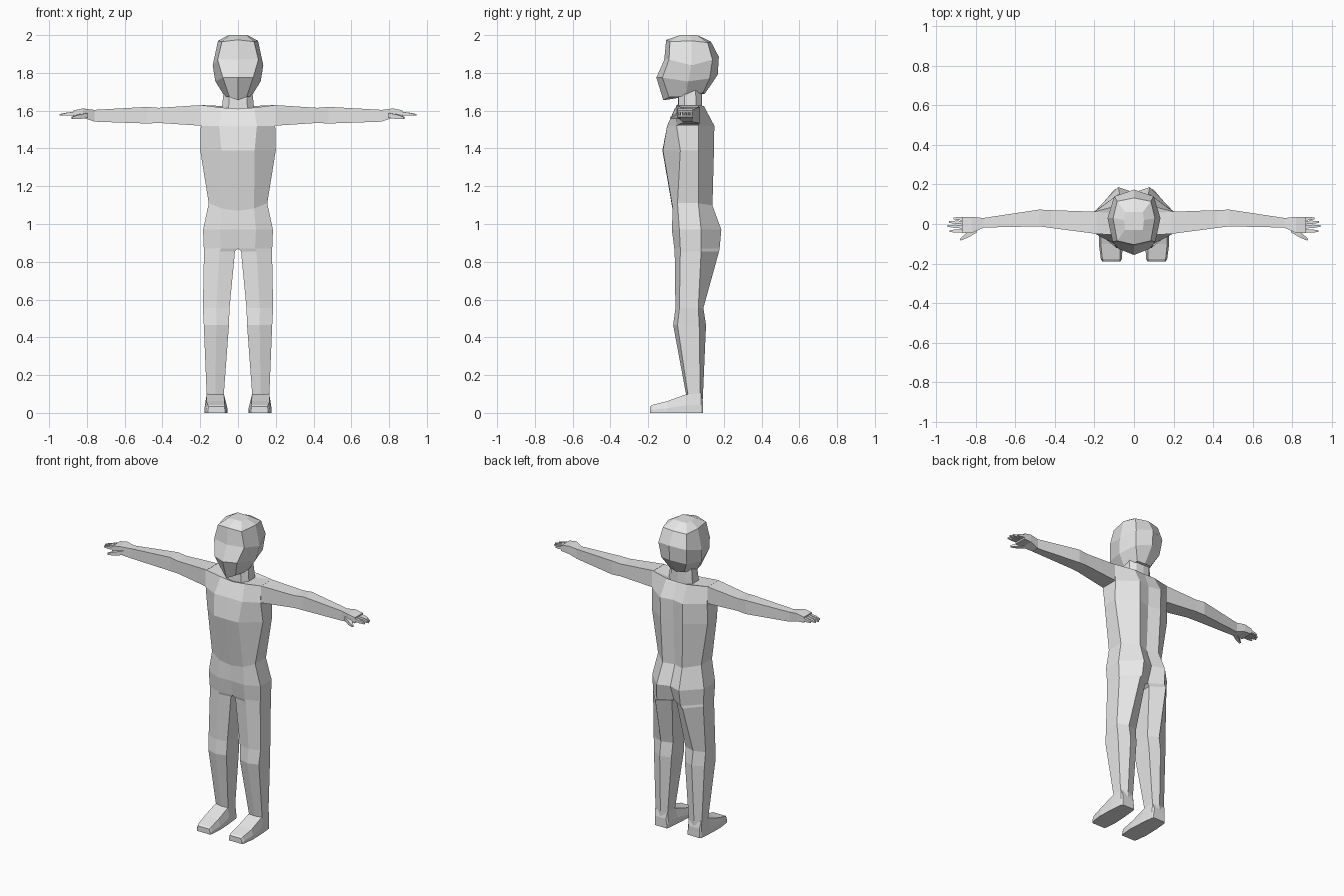
import bpy, bmesh
from mathutils import Vector

grey = bpy.data.materials.new("plain_grey")
grey.diffuse_color = (0.8, 0.8, 0.8, 1)


def finish(name, bm):
    """Mirror the half mesh across x = 0, weld the seam and make an object."""
    bm.normal_update()
    geom = bm.verts[:] + bm.edges[:] + bm.faces[:]
    dup = bmesh.ops.duplicate(bm, geom=geom)["geom"]
    for v in dup:
        if isinstance(v, bmesh.types.BMVert):
            v.co.x *= -1
    bmesh.ops.remove_doubles(bm, verts=bm.verts[:], dist=0.0005)
    bmesh.ops.recalc_face_normals(bm, faces=bm.faces[:])
    me = bpy.data.meshes.new(name)
    bm.to_mesh(me)
    bm.free()
    me.materials.append(grey)
    ob = bpy.data.objects.new(name, me)
    bpy.context.collection.objects.link(ob)
    return ob


def loft(bm, rows, closed=True, cap_first=True, cap_last=True):
    """Bridge rows of points with quads."""
    vr = [[bm.verts.new(p) for p in r] for r in rows]
    n = len(vr[0])
    for a, b in zip(vr, vr[1:]):
        for i in range(n if closed else n - 1):
            j = (i + 1) % n
            bm.faces.new((a[i], a[j], b[j], b[i]))
    if cap_first:
        bm.faces.new(vr[0])
    if cap_last:
        bm.faces.new(vr[-1])
    return vr


# ---- body: neck, shoulders, torso, pelvis and legs in one skin ----
# z, centre drop, y front centre, (x, y) front, x side, y side front, y side back, (x, y) back, y back centre
TORSO = [
    (1.71, 0.00, -.040, .045, -.040, .075, -.005, .050, .045, .080, .085),
    (1.615, .01, -.045, .050, -.040, .085, -.010, .055, .050, .080, .085),
    (1.63, 0.02, -.060, .085, -.055, .200, -.050, .062, .075, .095, .095),
    (1.52, 0.00, -.100, .100, -.100, .197, -.050, .065, .080, .150, .135),
    (1.39, 0.00, -.125, .088, -.122, .200, -.030, .065, .080, .148, .130),
    (1.11, 0.04, -.070, .085, -.070, .155, -.045, .065, .070, .140, .115),
    (0.97, 0.00, -.070, .095, -.075, .185, -.035, .080, .080, .187, .160),
    (0.87, 0.00, -.055, .090, -.062, .181, -.030, .080, .085, .178, .125),
]
# z, x inner, x outer, then y of inner front, front, outer front, outer back, back, inner back
LEG = [
    (0.855, .016, .180, -.050, -.060, -.030, .080, .175, .120),
    (0.555, .045, .186, -.045, -.056, -.035, .065, .092, .070),
    (0.465, .048, .181, -.050, -.068, -.045, .070, .106, .080),
    (0.100, .075, .166, .005, .000, .010, .075, .090, .080),
    (0.060, .075, .166, .005, .000, .010, .075, .088, .080),
]
rows = []
for z, d, fc, xf, yf, xs, sf, sb, xb, yb, bc in TORSO:
    rows.append([(0, fc, z - d), (xf, yf, z - d * .7), (xs, sf, z),
                 (xs, sb, z), (xb, yb, z - d * .3), (0, bc, z - d * .4)])
bm = bmesh.new()
vr = loft(bm, rows, closed=False)
bmesh.ops.delete(bm, geom=[f for f in bm.faces if len(f.verts) == 6], context='FACES_ONLY')
legs = []
for z, xi, xo, a, b, c, d, e, f in LEG:
    xm = (xi + xo) / 2
    legs.append([(xi, a, z), (xm, b, z), (xo, c, z), (xo, d, z), (xm, e, z), (xi, f, z)])
legs.insert(0, rows[-1])
loft(bm, legs, cap_first=False)
finish("body", bm)

# ---- head: front centre, front corner, side, back corner, back centre ----
HEAD = [
    [(0, -.120, 1.655), (.045, -.090, 1.672), (.070, .00, 1.675), (.050, .09, 1.695), (0, .100, 1.69)],
    [(0, -.157, 1.775), (.080, -.125, 1.775), (.120, .01, 1.755), (.090, .125, 1.77), (0, .168, 1.79)],
    [(0, -.115, 1.870), (.108, -.090, 1.870), (.134, .03, 1.840), (.100, .14, 1.87), (0, .174, 1.885)],
    [(0, -.105, 1.975), (.085, -.085, 1.965), (.106, .03, 1.970), (.085, .115, 1.96), (0, .132, 1.965)],
    [(0, -.030, 2.000), (.045, -.030, 2.000), (.050, .02, 2.000), (.045, .06, 2.00), (0, .060, 2.00)],
]
bm = bmesh.new()
loft(bm, HEAD, closed=False)
finish("head", bm)


def box_rows(stations):
    """Square sections along x: x, y front, y back, z bottom, z top."""
    return [[(x, a, t), (x, b, t), (x, b, l), (x, a, l)] for x, a, b, l, t in stations]


# ---- arms with a slight elbow ----
bm = bmesh.new()
loft(bm, box_rows([
    (.190, -.050, .062, 1.520, 1.630),
    (.420, -.020, .070, 1.535, 1.615),
    (.480, -.012, .073, 1.532, 1.620),
    (.765, -.018, .030, 1.542, 1.604),
]))
finish("arms", bm)

# ---- palms ----
bm = bmesh.new()
loft(bm, box_rows([
    (.760, -.018, .030, 1.542, 1.604),
    (.820, -.045, .036, 1.562, 1.612),
    (.870, -.046, .036, 1.566, 1.602),
]))
finish("palms", bm)


def digit(bm, start, end, w0, w1):
    """Tapered finger from start to end."""
    s, e = Vector(start), Vector(end)
    side = Vector((0, 0, 1)).cross(e - s).normalized()
    out = []
    for p, w in ((s, w0), (s.lerp(e, .55), w0 * .9), (e, w1)):
        up = Vector((0, 0, w))
        out.append([p - side * w + up, p + side * w + up, p + side * w - up, p - side * w - up])
    loft(bm, out)


# ---- fingers and thumbs ----
bm = bmesh.new()
for y, tip_y, tip_x in ((.027, .028, .915), (.007, .010, .937), (-.014, -.010, .945), (-.035, -.036, .935)):
    digit(bm, (.860, y, 1.586), (tip_x, tip_y, 1.578), .009, .004)
digit(bm, (.800, -.030, 1.575), (.880, -.080, 1.562), .013, .005)
finish("fingers", bm)

# ---- feet: y, sole x range, top x range, top z ----
FOOT = [
    (.090, .075, .160, .082, .158, .060),
    (.080, .070, .168, .076, .166, .105),
    (.000, .062, .175, .074, .166, .098),
    (-.100, .056, .178, .072, .168, .062),
    (-.178, .062, .168, .070, .160, .042),
    (-.190, .068, .160, .074, .154, .034),
]
bm = bmesh.new()
loft(bm, [[(a, y, 0), (b, y, 0), (b, y, h * .4), (d, y, h), (c, y, h), (a, y, h * .4)]
          for y, a, b, c, d, h in FOOT])
finish("feet", bm)
